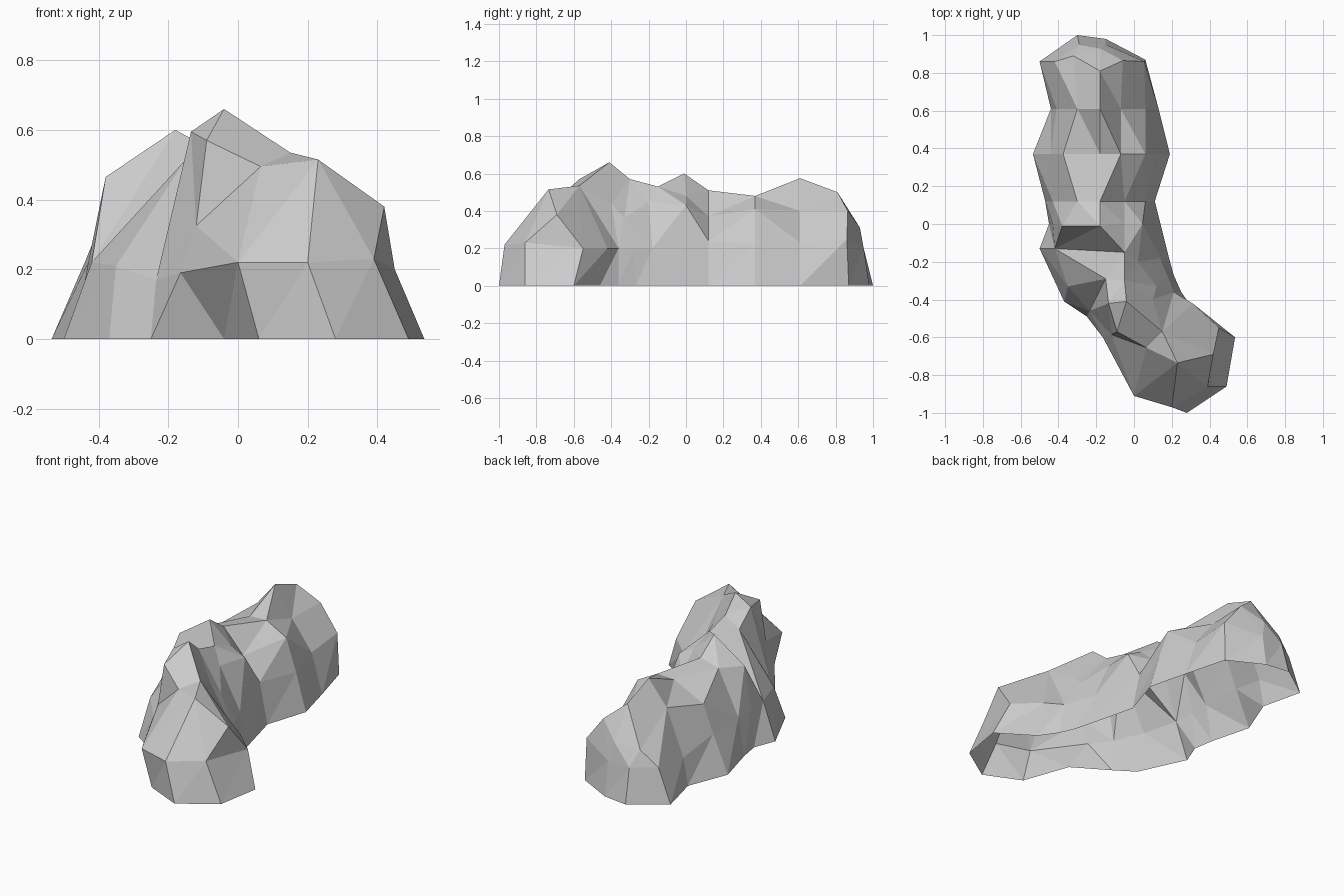
import bpy
import bmesh
from mathutils import Vector
from mathutils.geometry import delaunay_2d_cdt

cube = bpy.data.objects.get("Cube")
if cube:
    bpy.data.objects.remove(cube, do_unlink=True)

# Footprint corners, counter-clockwise: ground x, y and belt x, y, z
FOOTPRINT = [
    (.28, -1, .2, -.97, .22), (.49, -.86, .39, -.86, .23),
    (.535, -.6, .45, -.55, .2), (.32, -.46, .31, -.42, .2),
    (.25, -.36, .21, -.36, .2), (.21, -.27, .18, -.28, .2),
    (.18, -.16, .14, -.18, .2), (.11, .12, .06, .12, .24),
    (.19, .37, .125, .37, .22), (.13, .61, .06, .61, .23),
    (.06, .87, .055, .86, .25), (-.15, .98, -.15, .95, .2),
    (-.3, 1, -.29, .95, .2), (-.5, .86, -.42, .86, .2),
    (-.44, .61, -.41, .61, .16), (-.535, .37, -.44, .37, .22),
    (-.47, .12, -.43, .12, .22), (-.45, 0, -.43, 0, .22),
    (-.5, -.13, -.42, -.13, .22), (-.37, -.41, -.35, -.33, .21),
    (-.25, -.49, -.235, -.46, .17), (-.04, -.62, -.165, -.6, .19),
    (.06, -.9, 0, -.91, .22),
]

# Crag at the front, saddle behind it, and long hump at the back
FRONT_CRAG = [
    (.23, -.735, .515), (.42, -.69, .38), (.065, -.655, .495),
    (.15, -.57, .535), (-.09, -.57, .57), (-.04, -.41, .66),
    (-.135, -.42, .595), (-.12, -.585, .325), (.1, -.4, .44),
    (.12, -.33, .36),
]
SADDLE = [
    (-.15, -.29, .515), (-.05, -.15, .53), (-.05, -.3, .57),
    (.02, -.2, .45), (-.38, -.01, .465), (-.18, -.01, .6),
    (-.05, 0, .48), (.045, 0, .43),
]
BACK_HUMP = [
    (-.3, .12, .48), (-.18, .12, .51), (-.05, .12, .37),
    (-.375, .37, .38), (-.18, .37, .475), (-.07, .37, .48), (.06, .37, .41),
    (-.3, .61, .43), (-.18, .61, .575), (-.07, .61, .4),
    (-.18, .81, .5), (-.32, .89, .29), (-.06, .865, .4), (-.18, .93, .31),
]

# Sharp creases across the saddle, joining a left belt corner to the crest
GULLY_CORNER = 18
GULLY_TOP, GULLY_BACK, SUMMIT_BACK = SADDLE[0], SADDLE[1], SADDLE[5]


def make_material(name, colour):
    material = bpy.data.materials.new(name)
    material.use_nodes = True
    material.diffuse_color = colour
    shader = material.node_tree.nodes["Principled BSDF"]
    shader.inputs["Base Color"].default_value = colour
    shader.inputs["Roughness"].default_value = 0.9
    return material


def build_rock(name, material):
    bm = bmesh.new()
    count = len(FOOTPRINT)
    points = FRONT_CRAG + SADDLE + BACK_HUMP
    ground = [bm.verts.new((row[0], row[1], 0)) for row in FOOTPRINT]
    belt = [bm.verts.new(row[2:]) for row in FOOTPRINT]
    crest = [bm.verts.new(point) for point in points]

    # Lower wall, open underneath
    for i in range(count):
        j = (i + 1) % count
        bm.faces.new((ground[i], ground[j], belt[j]))
        bm.faces.new((ground[i], belt[j], belt[i]))

    # Faceted upper surface filling the belt loop through the crest points
    upper = belt + crest
    flat = [Vector((v.co.x, v.co.y)) for v in upper]
    rim = [(i, (i + 1) % count) for i in range(count)]
    top, back, summit = [count + points.index(point)
                         for point in (GULLY_TOP, GULLY_BACK, SUMMIT_BACK)]
    creases = [(GULLY_CORNER, top), (GULLY_CORNER, back), (back, summit)]
    _, _, triangles, origins, _, _ = delaunay_2d_cdt(
        flat, rim + creases, [], 1, 1e-5)
    for triangle in triangles:
        bm.faces.new([upper[origins[k][0]] for k in triangle])

    mesh = bpy.data.meshes.new(name)
    bm.to_mesh(mesh)
    bm.free()
    mesh.materials.append(material)
    rock = bpy.data.objects.new(name, mesh)
    bpy.context.collection.objects.link(rock)
    return rock


build_rock("rock_ridge", make_material("stone_grey", (0.6, 0.6, 0.6, 1)))
